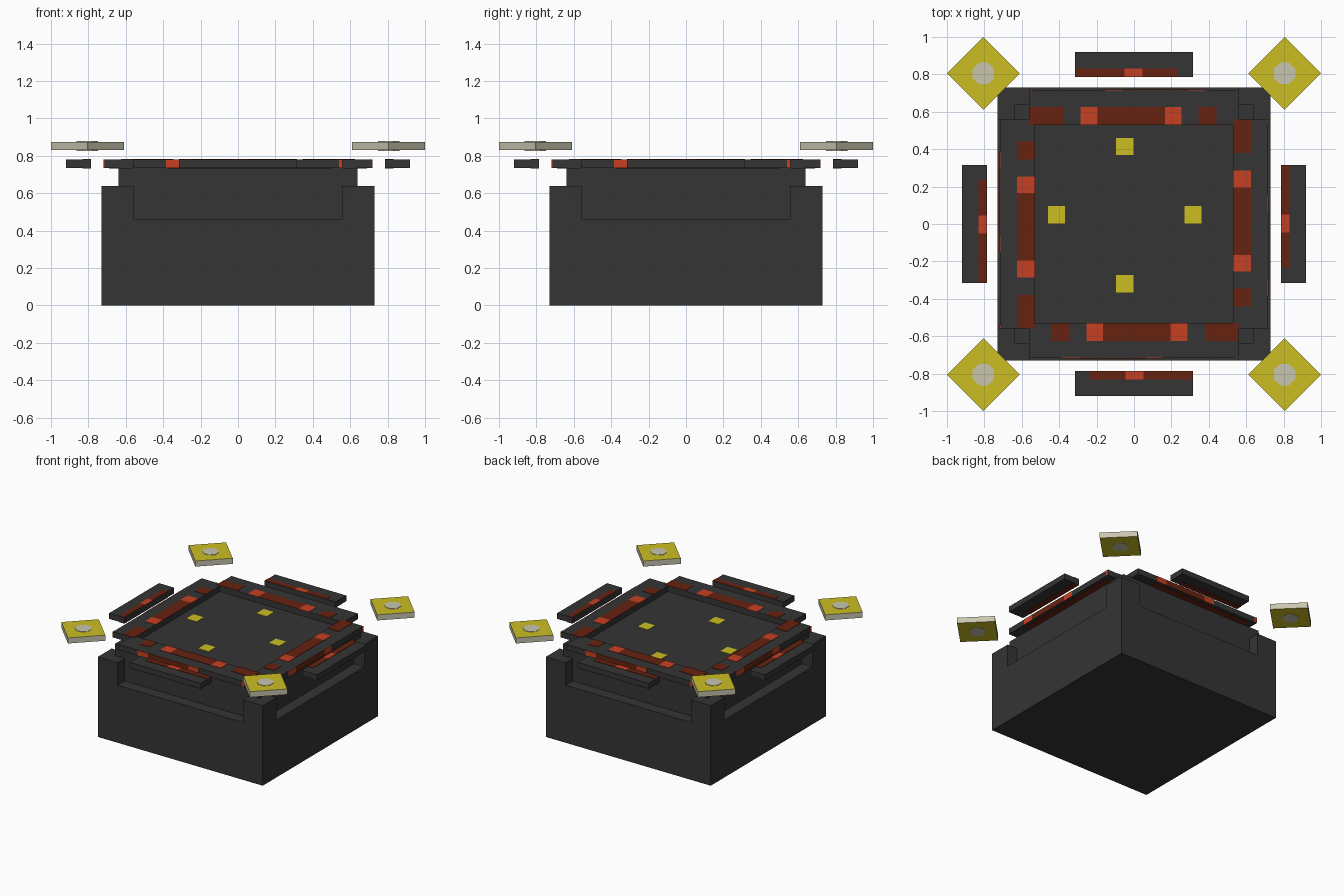
import bpy
import bmesh
from math import pi
from mathutils import Matrix, Vector

cube = bpy.data.objects.get("Cube")
if cube:
    bpy.data.objects.remove(cube, do_unlink=True)


def material(name, rgb):
    m = bpy.data.materials.new(name)
    m.use_nodes = True
    m.diffuse_color = (*rgb, 1)
    m.node_tree.nodes["Principled BSDF"].inputs["Base Color"].default_value = (*rgb, 1)
    return m


DARK = material("charcoal", (0.035, 0.035, 0.035))
RED = material("dark red", (0.136, 0.016, 0.005))
ORANGE = material("orange", (0.565, 0.051, 0.017))
YELLOW = material("yellow", (0.6, 0.515, 0.016))
GREY = material("pale grey", (0.578, 0.558, 0.42))


def finish(name, bm, *mats):
    mesh = bpy.data.meshes.new(name)
    bm.to_mesh(mesh)
    bm.free()
    for m in mats:
        mesh.materials.append(m)
    obj = bpy.data.objects.new(name, mesh)
    bpy.context.collection.objects.link(obj)
    return obj


def box(name, mat, xs, ys, zs, turn=0):
    """Box between pairs of limits, turned about z by quarter turns."""
    bm = bmesh.new()
    size = [b - a for a, b in (xs, ys, zs)]
    mid = Vector([(a + b) / 2 for a, b in (xs, ys, zs)])
    place = (Matrix.Rotation(turn * pi / 2, 4, 'Z') @ Matrix.Translation(mid)
             @ Matrix.Diagonal((*size, 1)))
    bmesh.ops.create_cube(bm, size=1, matrix=place)
    return finish(name, bm, mat)


def prism(name, sides, radius, spin, centre, height, *mats):
    """Upright prism; the second material goes on the side faces."""
    bm = bmesh.new()
    place = Matrix.Translation(centre) @ Matrix.Rotation(spin, 4, 'Z')
    bmesh.ops.create_cone(bm, cap_ends=True, segments=sides, radius1=radius,
                          radius2=radius, depth=height, matrix=place)
    bm.normal_update()
    for f in bm.faces:
        f.material_index = int(len(mats) > 1 and abs(f.normal.z) < 0.5)
    return finish(name, bm, *mats)


T = 0.003                     # plate thickness
LOW, HIGH = 0.735, 0.78       # underside and top of the rim

# Base block and raised core
W, C = 0.73, 0.64
box("base", DARK, (-W, W), (-W, W), (0, 0.46))
box("core", DARK, (-C, C), (-C, C), (0.46, LOW))

# Yellow squares on the recessed top
for x, y in ((-0.05, 0.415), (-0.415, 0.05), (0.315, 0.05), (-0.05, -0.32)):
    box("top_square", YELLOW, (x - 0.046, x + 0.046), (y - 0.046, y + 0.046),
        (LOW, LOW + T))

# Coloured runs along one side, as (material, start, end)
TOP_RUNS = ((RED, -0.56, -0.38), (ORANGE, -0.285, -0.195), (RED, -0.195, 0.165),
            (ORANGE, 0.165, 0.255), (RED, 0.345, 0.44))
EDGE_RUNS = ((ORANGE, -0.56, -0.54), (ORANGE, -0.155, -0.065),
             (RED, -0.065, 0.295), (ORANGE, 0.295, 0.385))
BAR_RUNS = ((RED, -0.315, -0.05), (ORANGE, -0.05, 0.045), (RED, 0.045, 0.235))

for k in range(4):
    # Corner post
    box("corner_post", DARK, (0.555, W), (0.555, W), (0.46, 0.64), k)

    # Rim bar with coloured plates on its top, outer edge and underside
    box("rim_bar", DARK, (-0.56, 0.56), (0.53, 0.715), (LOW, HIGH), k)
    for m, a, b in TOP_RUNS:
        box("rim_top_plate", m, (a, b), (0.53, 0.625), (HIGH, HIGH + T), k)
    for m, a, b in EDGE_RUNS:
        box("rim_edge_plate", m, (a, b), (0.715, 0.715 + T), (LOW, HIGH), k)
    box("rim_under_plate", RED, (-0.5, 0.38), (C, 0.69), (LOW - T, LOW), k)

    # Floating outer bar, plates above and below
    box("outer_bar", DARK, (-0.315, 0.315), (0.785, 0.92), (LOW, HIGH), k)
    for m, a, b in BAR_RUNS:
        box("bar_top_plate", m, (a, b), (0.785, 0.832), (HIGH, HIGH + T), k)
    box("bar_under_plate", RED, (-0.315, 0.235), (0.785, 0.832), (LOW - T, LOW), k)

# Floating corner diamonds with pale centres
for x in (-0.805, 0.805):
    for y in (-0.805, 0.805):
        prism("corner_tile", 4, 0.195, 0, (x, y, 0.8525), 0.045, YELLOW, GREY)
        for z in (0.875 + T / 2, 0.83 - T / 2):
            prism("tile_centre", 8, 0.062, pi / 8, (x, y, z), T, GREY)
